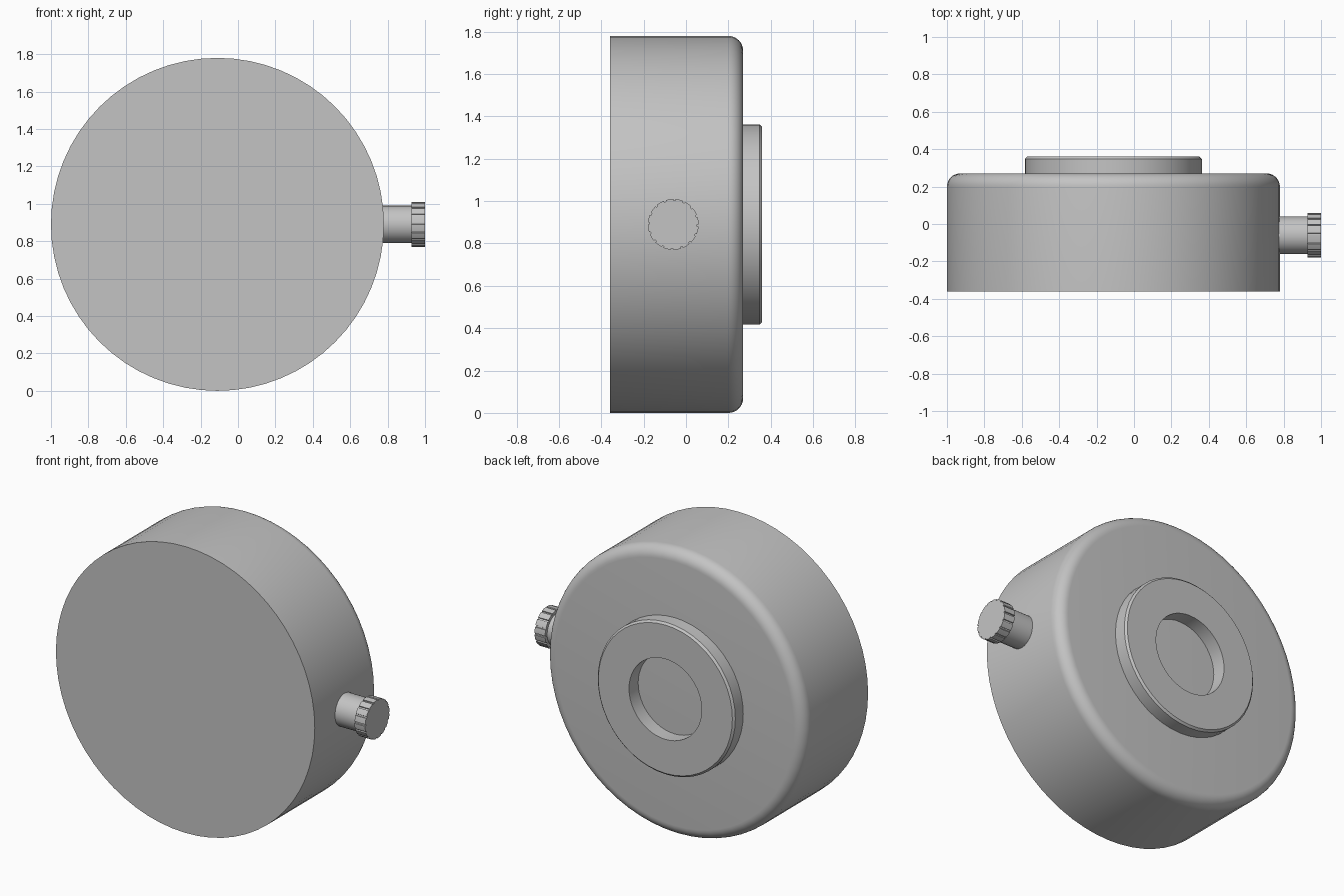
import bpy, bmesh, math
from mathutils import Matrix

if "Cube" in bpy.data.objects:
    bpy.data.objects.remove(bpy.data.objects["Cube"])

CX, CZ = -0.11, 0.89      # axis of the round housing
KNOB_Y = -0.06            # depth of the side knob

grey = bpy.data.materials.new("plain grey")
grey.diffuse_color = (0.55, 0.55, 0.55, 1)
grey.use_nodes = True
grey.node_tree.nodes["Principled BSDF"].inputs["Base Color"].default_value = grey.diffuse_color


def finish(name, bm, matrix, angle=30):
    """Turn a bmesh into a placed object with sharp edges kept."""
    bmesh.ops.remove_doubles(bm, verts=bm.verts, dist=1e-5)
    bmesh.ops.recalc_face_normals(bm, faces=bm.faces)
    mesh = bpy.data.meshes.new(name)
    bm.transform(matrix)
    bm.to_mesh(mesh)
    bm.free()
    mesh.materials.append(grey)
    mesh.shade_smooth()
    mesh.set_sharp_from_angle(angle=math.radians(angle))
    obj = bpy.data.objects.new(name, mesh)
    bpy.context.collection.objects.link(obj)
    return obj


def lathe(name, profile, matrix, steps, closed=False):
    """Spin (radius, height) points around local z."""
    bm = bmesh.new()
    verts = [bm.verts.new((r, 0, h)) for r, h in profile]
    edges = [bm.edges.new(p) for p in zip(verts, verts[1:])]
    if closed:
        edges.append(bm.edges.new((verts[-1], verts[0])))
    bmesh.ops.spin(bm, geom=verts + edges, cent=(0, 0, 0), axis=(0, 0, 1),
                   angle=math.tau, steps=steps, use_merge=True)
    return finish(name, bm, matrix)


# Local z points to the back for the housing, to the right for the knob
to_back = Matrix.Translation((CX, 0, CZ)) @ Matrix.Rotation(-math.pi / 2, 4, 'X')
to_right = Matrix.Translation((0, KNOB_Y, CZ)) @ Matrix.Rotation(math.pi / 2, 4, 'Y')

# Drum housing with a rounded back edge
R, F = 0.89, 0.07
fillet = [(R - F + F * math.cos(a), 0.27 - F + F * math.sin(a))
          for a in (i * math.pi / 16 for i in range(9))]
lathe("housing", [(0, -0.36), (R, -0.36)] + fillet + [(0, 0.27)], to_back, 64)

# Raised ring on the back with a small chamfer and an open centre
lathe("back_ring", [(0.25, 0.265), (0.473, 0.265), (0.473, 0.348),
                    (0.461, 0.36), (0.25, 0.36)], to_back, 48, closed=True)

# Shaft leaving the side of the housing
lathe("knob_shaft", [(0, 0.74), (0.1, 0.74), (0.1, 0.94), (0, 0.94)], to_right, 32)

# Grip with shallow grooves around its rim
bm = bmesh.new()
rim = []
GROOVES = 16
for i in range(GROOVES):
    for part, r in ((0.0, 0.12), (0.38, 0.12), (0.76, 0.12), (0.79, 0.113), (0.97, 0.113)):
        a = math.tau * (i + part) / GROOVES
        rim.append(bm.verts.new((r * math.cos(a), r * math.sin(a), 0.927)))
face = bm.faces.new(rim)
top = bmesh.ops.extrude_face_region(bm, geom=[face], use_keep_orig=True)["geom"]
bmesh.ops.translate(bm, vec=(0, 0, 0.073),
                    verts=[v for v in top if isinstance(v, bmesh.types.BMVert)])
finish("knob_grip", bm, to_right)
